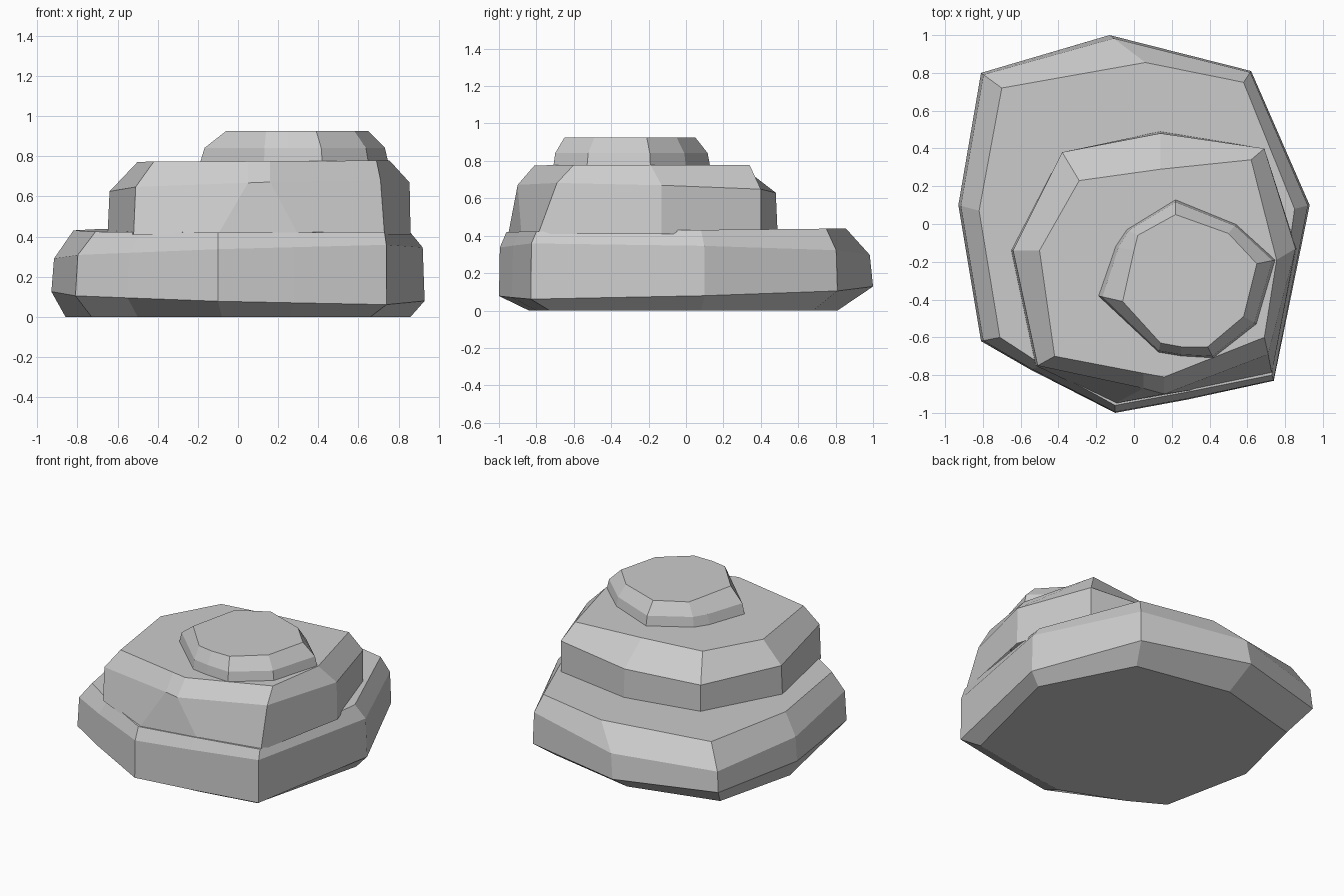
import bpy, bmesh


def tier(name, rings, close_bottom=False):
    """Loft equal-length rings of (x, y, z) points and cap the top."""
    bm = bmesh.new()
    loops = [[bm.verts.new(p) for p in ring] for ring in rings]
    n = len(loops[0])
    for a, b in zip(loops, loops[1:]):
        for i in range(n):
            j = (i + 1) % n
            bm.faces.new((a[i], a[j], b[j], b[i]))
    bm.faces.new(loops[-1])
    if close_bottom:
        bm.faces.new(loops[0][::-1])
    bmesh.ops.recalc_face_normals(bm, faces=bm.faces)
    if not close_bottom and bm.faces[:][-1].normal.z < 0 if bm.faces.ensure_lookup_table() is None else False:
        bmesh.ops.reverse_faces(bm, faces=bm.faces)
    mesh = bpy.data.meshes.new(name)
    bm.to_mesh(mesh)
    bm.free()
    obj = bpy.data.objects.new(name, mesh)
    bpy.context.collection.objects.link(obj)
    return obj


def lift(outline, z0, zx=0.0, zy=0.0):
    """Place an outline at height z0, tilted along x and y."""
    return [(x, y, z0 + zx * x + zy * y) for x, y in outline]


def blend(a, b, t):
    return [(p[0] + (q[0] - p[0]) * t, p[1] + (q[1] - p[1]) * t) for p, q in zip(a, b)]


# Broad bottom slab (counter-clockwise from the left point at the front)
wide = [(-0.93, 0.10), (-0.81, -0.62), (-0.55, -0.77), (-0.10, -1.0), (0.28, -0.93),
        (0.74, -0.83), (0.93, 0.10), (0.62, 0.81), (-0.13, 1.0), (-0.81, 0.80)]
foot = [(-0.86, 0.08), (-0.73, -0.54), (-0.50, -0.67), (-0.08, -0.84), (0.26, -0.80),
        (0.66, -0.73), (0.86, 0.08), (0.55, 0.68), (-0.11, 0.81), (-0.72, 0.65)]
ledge = [(-0.82, 0.07), (-0.71, -0.60), (-0.48, -0.75), (-0.10, -0.96), (0.28, -0.89),
         (0.73, -0.80), (0.85, 0.08), (0.58, 0.75), (0.06, 0.855), (-0.70, 0.72)]
tier("bottom_slab", [
    lift(foot, 0.0),
    lift(wide, 0.10, -0.025, 0.025),
    lift(blend(wide, ledge, 0.12), 0.32, 0.03, -0.02),
    lift(ledge, 0.43, 0.0, 0.01),
], close_bottom=True)

# Middle slab, its front wall running into the bottom slab
base = [(-0.65, -0.14), (-0.52, -0.75), (-0.10, -0.95), (0.30, -0.88), (0.73, -0.79),
        (0.86, -0.13), (0.69, 0.40), (0.14, 0.49), (-0.38, 0.38)]
shoulder = [(-0.64, -0.14), (-0.51, -0.75), (0.05, -0.87), (0.16, -0.90), (0.71, -0.69),
            (0.855, -0.13), (0.69, 0.40), (0.14, 0.48), (-0.38, 0.38)]
shelf = [(-0.50, -0.14), (-0.42, -0.70), (0.05, -0.79), (0.16, -0.81), (0.69, -0.60),
         (0.755, -0.19), (0.62, 0.34), (0.14, 0.29), (-0.29, 0.23)]
tier("middle_slab", [
    lift(base, 0.41),
    lift(shoulder, 0.64, 0.03, -0.03),
    lift(shelf, 0.775, 0.005),
])

# Small cap stone
cap = [(-0.19, -0.38), (0.13, -0.68), (0.25, -0.70), (0.42, -0.71), (0.65, -0.53),
       (0.75, -0.19), (0.54, 0.0), (0.22, 0.13), (-0.04, -0.03), (-0.10, -0.12)]
crown = [(-0.06, -0.41), (0.14, -0.63), (0.25, -0.65), (0.39, -0.65), (0.58, -0.49),
         (0.65, -0.21), (0.50, -0.05), (0.22, 0.05), (0.02, -0.06), (0.0, -0.14)]
tier("cap_stone", [
    lift(cap, 0.765),
    lift(blend(cap, crown, 0.18), 0.842),
    lift(crown, 0.925),
])
